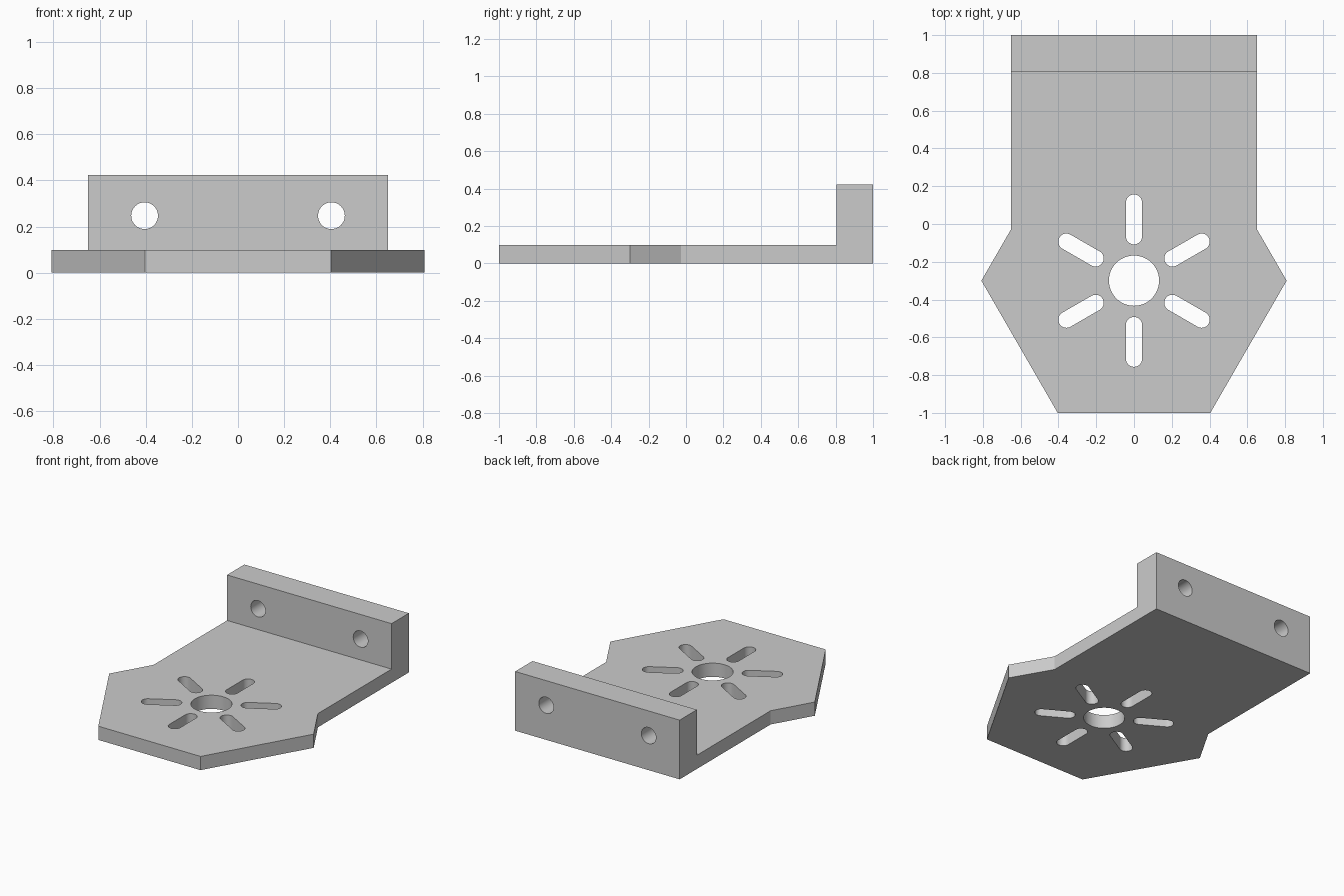
import bpy
import bmesh
from math import cos, sin, pi, sqrt
from mathutils import Matrix, Vector

cube = bpy.data.objects.get("Cube")
if cube:
    bpy.data.objects.remove(cube, do_unlink=True)

PLATE_T, WALL_H, WALL_Y = 0.098, 0.423, 0.805
HEX_R, HEX_Y, ARM_X = 0.808, -0.30, 0.65

grey = bpy.data.materials.new("plain grey")
grey.use_nodes = True
colour = (0.6, 0.6, 0.6, 1)
grey.diffuse_color = colour
grey.node_tree.nodes["Principled BSDF"].inputs["Base Color"].default_value = colour


def prism(bm, outline, height, matrix=Matrix()):
    """Extrude a flat counter-clockwise outline upwards, then place it."""
    base = bm.faces.new([bm.verts.new((x, y, 0)) for x, y in outline])
    geom = bmesh.ops.extrude_face_region(bm, geom=[base], use_keep_orig=True)["geom"]
    top = [g for g in geom if isinstance(g, bmesh.types.BMVert)]
    bmesh.ops.translate(bm, verts=top, vec=(0, 0, height))
    bmesh.ops.transform(bm, matrix=matrix, verts=list(base.verts) + top)


def slot(length, radius, steps=24):
    """Rounded slot outline along x; zero length gives a circle."""
    pts = []
    for end in (1, -1):
        start = -pi / 2 if end > 0 else pi / 2
        count = steps + 1 if length else steps
        for i in range(count):
            a = start + pi * i / steps
            pts.append((end * length / 2 + radius * cos(a), radius * sin(a)))
    return pts


def make_object(name, bm):
    bmesh.ops.recalc_face_normals(bm, faces=bm.faces)
    mesh = bpy.data.meshes.new(name)
    bm.to_mesh(mesh)
    bm.free()
    obj = bpy.data.objects.new(name, mesh)
    bpy.context.collection.objects.link(obj)
    return obj


# Plate: hexagonal front flowing into a straight arm
notch_y = HEX_Y + (HEX_R - ARM_X) * sqrt(3)
right_side = [(HEX_R / 2, -1), (HEX_R, HEX_Y), (ARM_X, notch_y), (ARM_X, 1)]
outline = right_side + [(-x, y) for x, y in reversed(right_side)]
bm = bmesh.new()
prism(bm, outline, PLATE_T)
bmesh.ops.recalc_face_normals(bm, faces=bm.faces)

# Upright wall raised from the back strip of the plate
bmesh.ops.bisect_plane(bm, geom=bm.verts[:] + bm.edges[:] + bm.faces[:],
                       plane_co=(0, WALL_Y, 0), plane_no=(0, 1, 0))
strip = [f for f in bm.faces
         if f.normal.z > 0.9 and f.calc_center_median().y > WALL_Y]
geom = bmesh.ops.extrude_face_region(bm, geom=strip)["geom"]
bmesh.ops.translate(bm, verts=[g for g in geom if isinstance(g, bmesh.types.BMVert)],
                    vec=(0, 0, WALL_H - PLATE_T))
bmesh.ops.dissolve_limit(bm, angle_limit=0.01, verts=bm.verts, edges=bm.edges)
bracket = make_object("bracket", bm)
bracket.data.materials.append(grey)

# Cutters: centre bore, six radial slots, two wall holes
bm = bmesh.new()
centre = Matrix.Translation(Vector((0, HEX_Y, -0.1)))
prism(bm, slot(0, 0.133), 0.3, centre)
for i in range(6):
    turn = Matrix.Rotation(pi / 6 + i * pi / 3, 4, "Z")
    prism(bm, slot(0.178, 0.043), 0.3,
          centre @ turn @ Matrix.Translation(Vector((0.324, 0, 0))))
for side in (-1, 1):
    place = Matrix.Translation(Vector((side * 0.405, 1.1, 0.247)))
    prism(bm, slot(0, 0.058), 0.4, place @ Matrix.Rotation(pi / 2, 4, "X"))
cutter = make_object("hole_cutter", bm)
cutter.data.materials.append(grey)
cutter.hide_render = True

# Cut the holes and smooth their walls
cut = bracket.modifiers.new("holes", "BOOLEAN")
cut.operation = "DIFFERENCE"
cut.solver = "EXACT"
cut.object = cutter
bpy.ops.object.select_all(action="DESELECT")
bpy.context.view_layer.objects.active = bracket
bracket.select_set(True)
bpy.ops.object.modifier_apply(modifier=cut.name)
bpy.data.objects.remove(cutter, do_unlink=True)
bpy.ops.object.shade_smooth_by_angle(angle=pi / 6)
